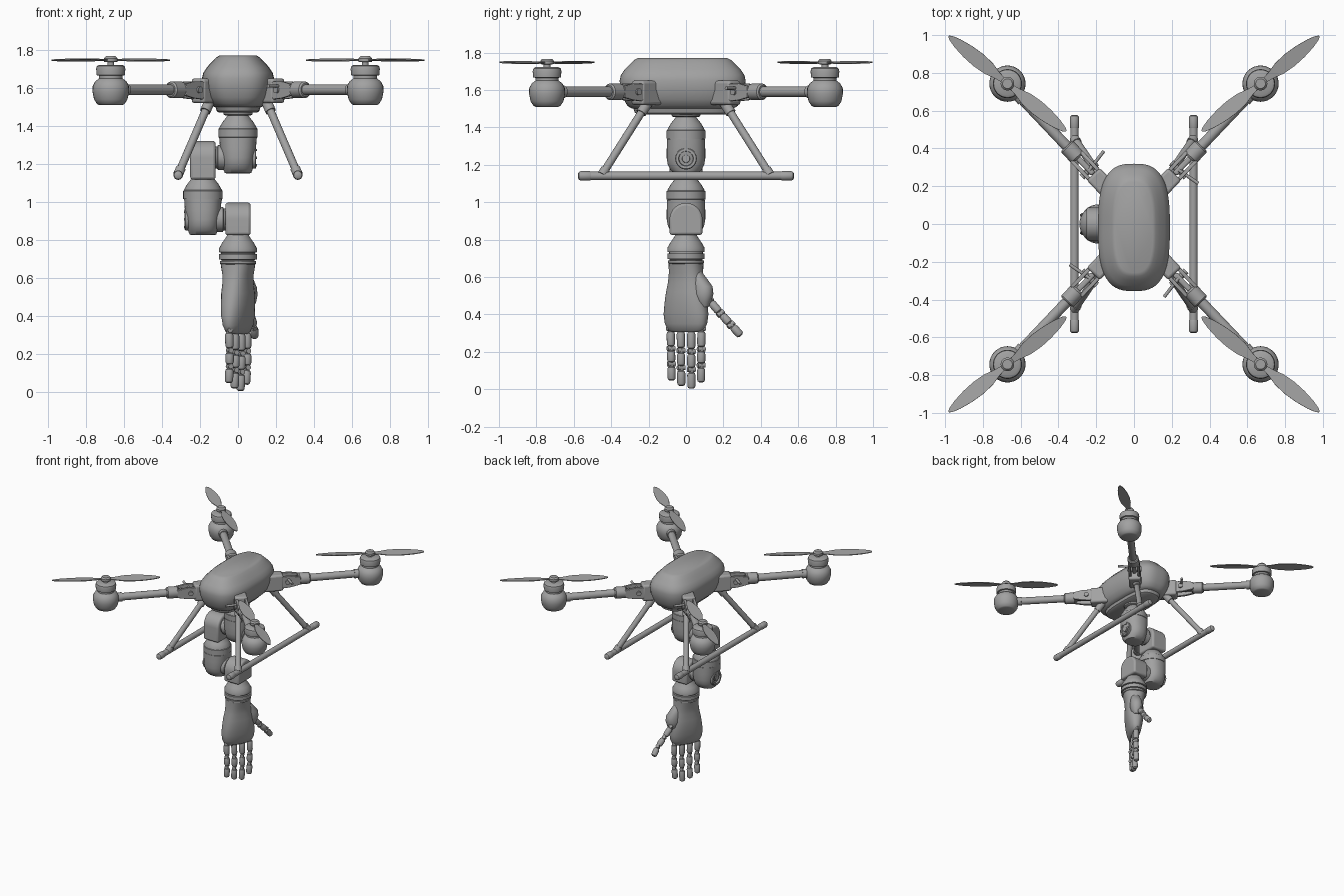
import bpy, bmesh
from math import pi, cos, sin, radians
from mathutils import Vector, Matrix

old = bpy.data.objects.get("Cube")
if old:
    bpy.data.objects.remove(old)

GREY = (0.36, 0.36, 0.36, 1)
mat = bpy.data.materials.new("mid grey")
mat.use_nodes = True
mat.diffuse_color = GREY
mat.node_tree.nodes["Principled BSDF"].inputs["Base Color"].default_value = GREY
parts = []


def finish(name, bm, bevel=0):
    bmesh.ops.recalc_face_normals(bm, faces=bm.faces)
    mesh = bpy.data.meshes.new(name)
    bm.to_mesh(mesh)
    bm.free()
    ob = bpy.data.objects.new(name, mesh)
    bpy.context.collection.objects.link(ob)
    mesh.materials.append(mat)
    if bevel:
        mod = ob.modifiers.new("bevel", 'BEVEL')
        mod.width, mod.segments, mod.limit_method = bevel, 3, 'ANGLE'
    parts.append(ob)
    return ob


def loft(name, rings, matrix=Matrix(), n=2.0, sides=40):
    """Skin superellipse rings given as (height, half width, half depth[, shift x, shift y])."""
    bm = bmesh.new()
    loops = []
    for z, a, b, *shift in rings:
        sx, sy = shift or (0, 0)
        loop = []
        for i in range(sides):
            c, s = cos(2 * pi * i / sides), sin(2 * pi * i / sides)
            r = (abs(c) ** n + abs(s) ** n) ** (-1 / n)
            loop.append(bm.verts.new(matrix @ Vector((sx + a * r * c, sy + b * r * s, z))))
        loops.append(loop)
    for lo, hi in zip(loops, loops[1:]):
        for i in range(sides):
            j = (i + 1) % sides
            bm.faces.new((lo[i], lo[j], hi[j], hi[i]))
    bm.faces.new(loops[0])
    bm.faces.new(loops[-1])
    return finish(name, bm)


def lathe(name, profile, loc=(0, 0, 0), axis=(0, 0, 1), sides=32):
    """Turn (height, radius) points about an axis."""
    turn = Vector((0, 0, 1)).rotation_difference(Vector(axis)).to_matrix().to_4x4()
    return loft(name, [(z, r, r) for z, r in profile], Matrix.Translation(loc) @ turn, sides=sides)


def rod(name, p, q, r, cap=0.0, sides=20):
    p, q = Vector(p), Vector(q)
    d = q - p
    h = d.length
    profile = [(0, r), (h, r)]
    if cap:
        profile = [(0, r * .5), (cap * .35, r * .85), (cap, r),
                   (h - cap, r), (h - cap * .35, r * .85), (h, r * .5)]
    return lathe(name, profile, p, d, sides)


def box(name, size, matrix, bevel=0.01):
    bm = bmesh.new()
    bmesh.ops.create_cube(bm, size=1, matrix=matrix @ Matrix.Diagonal((*size, 1)))
    return finish(name, bm, bevel)


def plate(name, outline, matrix, thick, bevel=0.0):
    """Extrude a flat outline, centred on its plane."""
    bm = bmesh.new()
    face = bm.faces.new([bm.verts.new((x, y, -thick / 2)) for x, y in outline])
    new = bmesh.ops.extrude_face_region(bm, geom=[face])["geom"]
    bmesh.ops.translate(bm, vec=(0, 0, thick), verts=[v for v in new if isinstance(v, bmesh.types.BMVert)])
    bmesh.ops.transform(bm, matrix=matrix, verts=bm.verts)
    return finish(name, bm, bevel)


# Fuselage and its belly tray
middle = Matrix.Translation((0, -0.018, 0))
loft("body_shell", [(1.5, .125, .27), (1.515, .15, .295), (1.55, .172, .315), (1.6, .187, .332), (1.65, .19, .337),
                    (1.68, .183, .33), (1.71, .163, .31), (1.74, .135, .28), (1.76, .116, .26), (1.77, .1, .24)],
     middle, 2.9, 64)
loft("belly_tray", [(1.47, .1, .24), (1.478, .112, .255), (1.505, .12, .265)], middle, 3, 48)
lathe("belly_ring", [(1.455, .065), (1.46, .075), (1.48, .08)])
lathe("neck", [(1.4, .042), (1.48, .042)])

# Four rotor arms; local x runs inward from the motor towards the body
for sx in (1, -1):
    for sy in (1, -1):
        tag = ("left" if sx > 0 else "right") + ("_back" if sy > 0 else "_front")
        mx, my = .67 * sx, .743 * sy
        inward = Vector((-cos(radians(46.5)) * sx, -sin(radians(46.5)) * sy, 0))
        side = Vector((0, 0, 1)).cross(inward)
        frame = Matrix((inward, side, (0, 0, 1))).transposed().to_4x4()
        frame.translation = (mx, my, 1.59)

        def at(x, y=0, z=0):
            return frame @ Vector((x, y, z))

        lathe("motor_pod_" + tag, [(1.51, .06), (1.515, .072), (1.54, .088), (1.58, .096), (1.61, .095),
                                   (1.635, .082), (1.65, .062), (1.665, .062), (1.667, .074), (1.7, .077),
                                   (1.715, .073), (1.722, .06)], (mx, my, 0))
        lathe("rotor_hub_" + tag, [(1.715, .018), (1.737, .018), (1.738, .036), (1.756, .036),
                                   (1.767, .026)], (mx, my, 0), sides=24)
        rod("arm_tube_" + tag, at(.07), at(.5), .028)
        rod("arm_collar_" + tag, at(.07), at(.12), .034)
        lathe("arm_sleeve_" + tag, [(0, .036), (.008, .044), (.08, .044), (.09, .036)], at(.455), inward)
        # Folding hinge
        hinge = [(.53, -.03), (.6, -.045), (.66, -.05), (.68, -.03), (.68, .03), (.66, .045), (.6, .045), (.53, .03)]
        upright = frame @ Matrix.Rotation(pi / 2, 4, 'X')
        for k in (-1, 1):
            plate("hinge_cheek_" + tag, hinge, upright @ Matrix.Translation((0, 0, .034 * k)), .02, .004)
        box("hinge_tongue_" + tag, (.12, .03, .05), frame @ Matrix.Translation((.6, 0, 0)))
        rod("hinge_pin_" + tag, at(.63, -.055), at(.63, .055), .018)
        rod("hinge_lever_" + tag, at(.63, 0, .02), at(.61, .125, .02), .009, sides=12)
        box("arm_bracket_" + tag, (.15, .095, .13), frame @ Matrix.Translation((.735, 0, -.005)), .015)
        # Propeller with two slightly pitched blades
        prop = Matrix.Translation((mx, my, 1.747)) @ Matrix.Rotation(
            radians(39 * sx * sy), 4, 'Z')
        widths = [(.02, .012), (.07, .02), (.13, .036), (.2, .041), (.27, .037), (.34, .026), (.385, .013), (.4, .003)]
        outline = [(x, -w) for x, w in widths] + [(x, w) for x, w in reversed(widths)]
        for k in (0, pi):
            blade = prop @ Matrix.Rotation(k, 4, 'Z') @ Matrix.Rotation(radians(8 * sx * sy), 4, 'X')
            plate("propeller_blade_" + tag, outline, blade, .006)
        # Landing leg
        foot, top = Vector((.315 * sx, .45 * sy, 1.145)), Vector((.145 * sx, .2 * sy, 1.54))
        rod("landing_leg_" + tag, foot, top, .021)
        rod("leg_socket_" + tag, foot.lerp(top, .84), top, .028)
        rod("leg_foot_" + tag, foot, foot.lerp(top, .08), .026)

# Landing skids
for sx in (1, -1):
    x = .315 * sx
    rod("landing_skid", (x, -.53, 1.141), (x, .53, 1.141), .022)
    for k in (-1, 1):
        rod("skid_end", (x, .5 * k, 1.141), (x, .577 * k, 1.141), .025, .015)

# Two motor joints, each with a side-mounted elbow block
arch = [(.088 * cos(pi * i / 20), .088 * sin(pi * i / 20)) for i in range(21)]


def joint(name, x, z, toward, drop):
    """Joint pod at x with axle height z, and an elbow block beside it."""
    lathe(name + "_cone", [(.1, .1), (.155, .1), (.185, .083), (.212, .062), (.222, .055)], (x, 0, z))
    lathe(name + "_band", [(.105, .095), (.108, .104), (.15, .104), (.155, .098)], (x, 0, z))
    loft(name + "_pod", [(-.083, .06, .045), (-.08, .07, .062), (-.06, .078, .084), (-.03, .084, .098), (0, .089, .103),
                         (.05, .095, .103), (.105, .098, .102)], Matrix.Translation((x, 0, z)), 2.3)
    out = Vector((toward, 0, 0))
    hub = Vector((x, 0, z))
    lathe(name + "_axle", [(.05, .066), (.105, .066), (.11, .058), (.14, .058)], hub, out)
    # Round end cap with a recessed centre and screws
    lathe(name + "_end_cap", [(.06, .058), (.092, .058), (.096, .054), (.096, .04), (.084, .037), (.084, .022),
                              (.094, .02)], hub, -out)
    for i in range(6):
        a = i * pi / 3
        spot = hub + Vector((0, .047 * cos(a), .047 * sin(a)))
        lathe(name + "_screw", [(.09, .006), (.1, .006)], spot, -out, 8)
    face = Matrix(((0, 0, 1, x + toward * .185), (1, 0, 0, 0), (0, 1, 0, z), (0, 0, 0, 1)))
    plate(name + "_elbow_block", arch + [(-.088, -drop), (.088, -drop)], face, .134, .014)


joint("shoulder", 0, 1.233, -1, .115)
joint("elbow", -.185, .908, 1, .083)

# Wrist: stacked rings
lathe("wrist", [(.67, .088), (.675, .096), (.688, .096), (.69, .088), (.695, .088), (.697, .1), (.725, .1),
                (.727, .09), (.733, .09), (.735, .1), (.755, .1), (.785, .083), (.815, .062), (.83, .055)])

# Hand, turned about the vertical so that the back faces left and front
hand = Matrix.Rotation(radians(-30), 4, 'Z')
loft("palm", [(.305, .022, .085), (.315, .036, .105), (.35, .05, .124), (.4, .06, .13), (.46, .068, .122),
              (.52, .07, .112), (.57, .068, .1), (.62, .073, .092), (.675, .086, .088)], hand, 2.5, 32)
loft("thumb_mount", [(.44, .02, .02, .0, .115), (.47, .04, .045, 0, .105), (.51, .048, .062, 0, .1),
                     (.55, .046, .062, 0, .095), (.6, .04, .04, 0, .075), (.64, .03, .02, 0, .06)], hand, 2.2, 24)


def digit(name, points, r):
    """Chain of rounded segments with ball-like knuckles between them."""
    for p, q in zip(points, points[1:]):
        p, q = Vector(p), Vector(q)
        rod(name + "_segment", p.lerp(q, .12), p.lerp(q, .9), r, r * .7, 16)
        rod(name + "_link", p.lerp(q, -.08), p.lerp(q, .2), r * .6, 0, 12)
        across = (q - p).cross(Vector((1, .4, 0))).normalized() * r * .95
        rod(name + "_knuckle", p - across, p + across, r * .62, 0, 14)


fingers = [("little", -.088, .045), ("ring", -.03, .015), ("middle", .03, 0), ("index", .088, .035)]
for label, y, tip in fingers:
    base = hand @ Vector((0, y * 1.08, .325))
    end = hand @ Vector((-.004, y * 1.03, tip - .008))
    digit(label + "_finger", [base, base.lerp(end, .37) + Vector((.004, 0, 0)),
                              base.lerp(end, .66) + Vector((.004, 0, 0)), end], .022)
digit("thumb", [(.045, .125, .475), (.065, .185, .405), (.085, .24, .345), (.088, .3, .28)], .022)

# Smooth shading with sharp creases kept
bpy.ops.object.select_all(action='DESELECT')
for ob in parts:
    ob.select_set(True)
bpy.context.view_layer.objects.active = parts[0]
bpy.ops.object.shade_smooth_by_angle(angle=radians(35))
